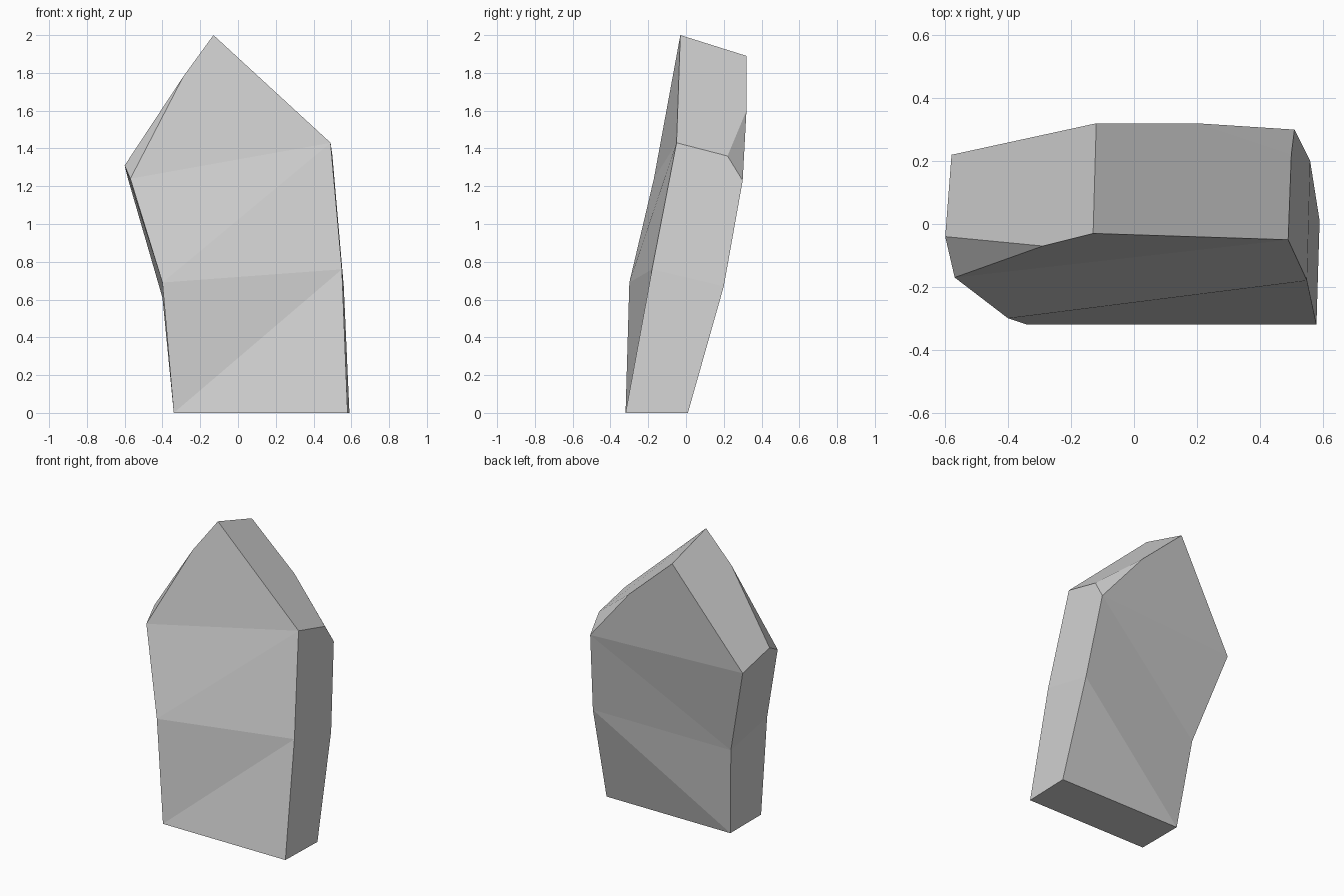
import bpy
import bmesh

# Remove the default cube only
default_cube = bpy.data.objects.get("Cube")
if default_cube:
    bpy.data.objects.remove(default_cube, do_unlink=True)


def make_material(name, colour):
    mat = bpy.data.materials.new(name)
    mat.use_nodes = True
    mat.diffuse_color = colour
    shader = next(n for n in mat.node_tree.nodes if n.type == "BSDF_PRINCIPLED")
    shader.inputs["Base Color"].default_value = colour
    return mat


bm = bmesh.new()


def corner(x, y, z):
    return bm.verts.new((x, y, z))


def facet(*corners):
    return bm.faces.new(corners)


def ring(front_left, front_right, back_right, back_left):
    """Four corners of one level of the stone, as seen facing the front."""
    return [corner(*p) for p in (front_left, front_right, back_right, back_left)]


# Three levels of the leaning body
base = ring((-.34, -.32, 0), (.58, -.32, 0), (.59, .01, 0), (-.34, .01, 0))
waist = ring((-.4, -.3, .69), (.55, -.18, .76), (.56, .2, .67), (-.4, .09, .61))
shoulder = ring((-.57, -.17, 1.24), (.49, -.05, 1.43),
                (.51, .3, 1.23), (-.58, .22, 1.23))

# Pointed ridge running front to back
peak_front = corner(-.13, -.03, 2)
peak_back = corner(-.12, .32, 1.89)

# Corners of the two chipped shoulders
chip_left_side = corner(-.6, -.04, 1.31)
chip_left_top = corner(-.29, -.07, 1.78)
chip_right_side = corner(.5, .22, 1.36)
chip_right_top = corner(.2, .32, 1.6)

# Underside
facet(*base)

# Broad front and back, each tier split along its diagonal
for low, high in ((base, waist), (waist, shoulder)):
    low_fl, low_fr, low_br, low_bl = low
    high_fl, high_fr, high_br, high_bl = high
    facet(low_fl, low_fr, high_fr)
    facet(low_fl, high_fr, high_fl)
    facet(low_br, low_bl, high_br)
    facet(low_bl, high_bl, high_br)

# Narrow sides of the lower tier
facet(base[1], base[2], waist[2], waist[1])
facet(base[3], base[0], waist[0], waist[3])

# Narrow sides of the upper tier, reaching up to the chips
front_left, front_right, back_right, back_left = shoulder
facet(waist[1], waist[2], back_right, chip_right_side, front_right)
facet(waist[3], waist[0], front_left, chip_left_side, back_left)

# Pointed front and back faces
facet(front_left, front_right, peak_front, chip_left_top)
facet(back_right, back_left, peak_back, chip_right_top)

# Sloping top faces
facet(front_right, chip_right_side, chip_right_top, peak_back, peak_front)
facet(back_left, chip_left_side, chip_left_top, peak_front, peak_back)

# Chipped shoulders
facet(front_left, chip_left_top, chip_left_side)
facet(back_right, chip_right_top, chip_right_side)

bmesh.ops.recalc_face_normals(bm, faces=bm.faces[:])

# Flat shaded stone object
mesh = bpy.data.meshes.new("standing_stone")
bm.to_mesh(mesh)
bm.free()
mesh.materials.append(make_material("stone_grey", (.64, .64, .64, 1)))
stone = bpy.data.objects.new("standing_stone", mesh)
bpy.context.collection.objects.link(stone)
